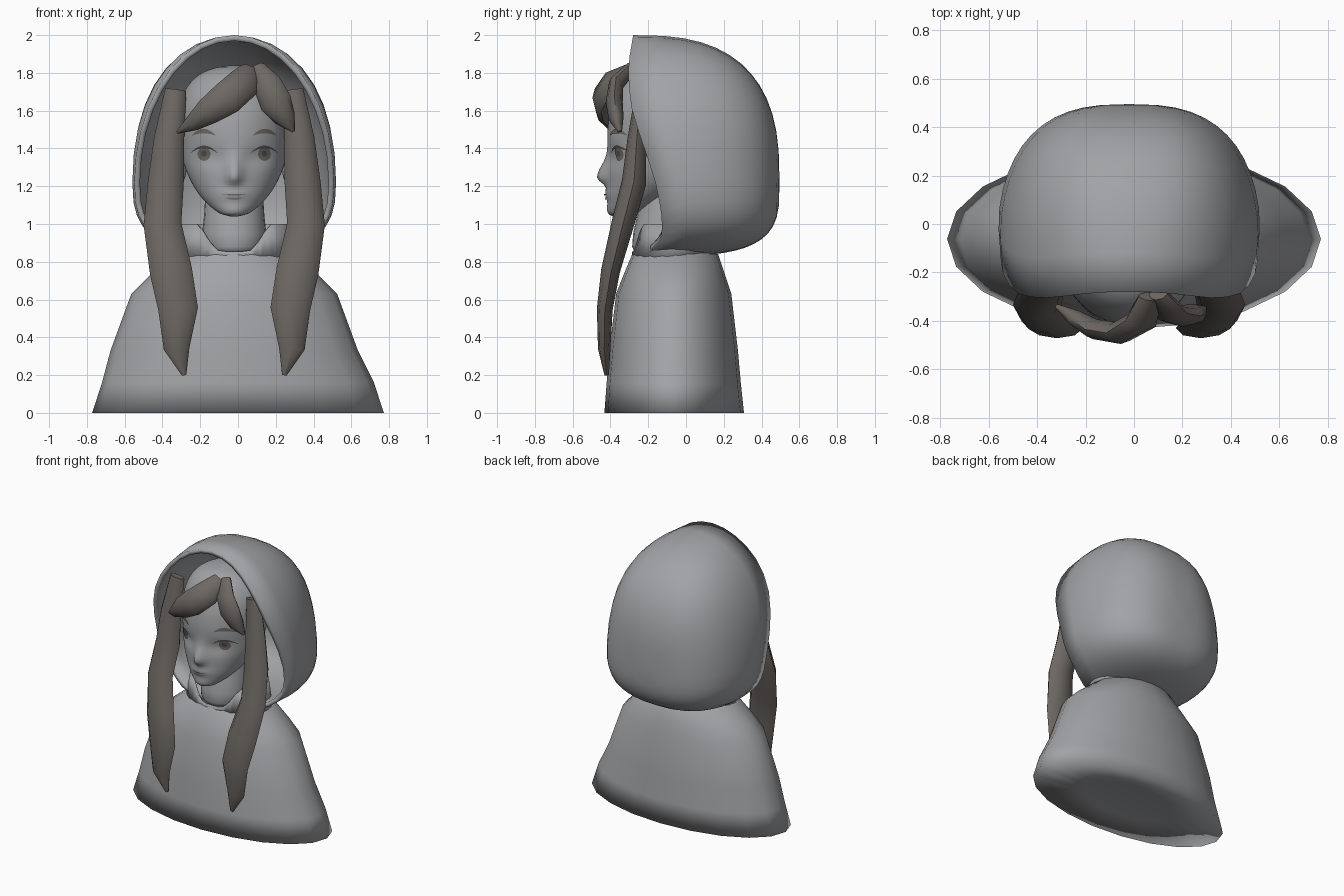
import bpy, bmesh, math
from math import sin, cos, pi, exp
from mathutils import Vector

if "Cube" in bpy.data.objects:
    bpy.data.objects.remove(bpy.data.objects["Cube"])

CX = -0.02  # symmetry line of the figure


def material(name, rgb):
    m = bpy.data.materials.new(name)
    m.diffuse_color = (*rgb, 1)
    m.use_nodes = True
    m.node_tree.nodes["Principled BSDF"].inputs["Base Color"].default_value = m.diffuse_color
    return m


GREY = material("cloth and skin grey", (0.36, 0.365, 0.38))
HAIR = material("hair brown grey", (0.155, 0.138, 0.124))
IRIS = material("iris grey", (0.15, 0.135, 0.12))
DARK = material("dark line grey", (0.08, 0.075, 0.075))
LIP = material("lip grey", (0.25, 0.235, 0.24))


def loft(name, rings, mat, caps=(True, True), closed=True, sharp=None):
    """Skin a list of equal rings of points with quads."""
    bm = bmesh.new()
    rows = [[bm.verts.new(p) for p in r] for r in rings]
    n = len(rows[0])
    for a, b in zip(rows, rows[1:]):
        for i in range(n if closed else n - 1):
            j = (i + 1) % n
            bm.faces.new((a[i], a[j], b[j], b[i]))
    for use, row in zip(caps, (rows[0], rows[-1])):
        if use and closed:
            bm.faces.new(row)
    if closed:
        bmesh.ops.recalc_face_normals(bm, faces=bm.faces)
    me = bpy.data.meshes.new(name)
    bm.to_mesh(me)
    bm.free()
    me.materials.append(mat)
    me.polygons.foreach_set("use_smooth", [True] * len(me.polygons))
    if sharp:
        me.set_sharp_from_angle(angle=math.radians(sharp))
    ob = bpy.data.objects.new(name, me)
    bpy.context.collection.objects.link(ob)
    return ob


def curve(rows, v):
    """Smooth interpolation of a table whose first column is the key."""
    v = min(max(v, rows[0][0]), rows[-1][0])
    k = max(i for i in range(len(rows) - 1) if rows[i][0] <= v)
    h = rows[k + 1][0] - rows[k][0]
    t = (v - rows[k][0]) / h

    def slope(i, c):
        a, b = rows[max(i - 1, 0)], rows[min(i + 1, len(rows) - 1)]
        return (b[c] - a[c]) / (b[0] - a[0])
    return [(2*t**3 - 3*t*t + 1) * rows[k][c] + (3*t*t - 2*t**3) * rows[k + 1][c]
            + h * ((t**3 - 2*t*t + t) * slope(k, c) + (t**3 - t*t) * slope(k + 1, c))
            for c in range(1, len(rows[0]))]


def oval(cx, z, w, y0, y1, n):
    return [(cx + w * cos(2*pi*i/n), (y0 + y1)/2 + (y1 - y0)/2 * sin(2*pi*i/n), z) for i in range(n)]


# cloak: z, half width, front y, back y
cloak = [(0.03, 0.35, -0.25, 0.13), (0, 0.772, -0.432, 0.307), (0.16, 0.72, -0.42, 0.29),
         (0.33, 0.655, -0.405, 0.275), (0.63, 0.545, -0.37, 0.24), (0.72, 0.455, -0.335, 0.21),
         (0.84, 0.31, -0.285, 0.17), (0.86, 0.25, -0.265, 0.14), (0.82, 0.15, -0.22, 0.05)]
loft("cloak", [oval(0 if z < 0.3 else CX, z, w, a, b, 20) for z, w, a, b in cloak], GREY)


# standing collar, dipping at the front
def collar_ring(w, d, z, lift):
    out = []
    for i in range(40):
        a = 2*pi*i/40
        rise = min(1.0, max(0.0, (sin(a) + 0.96) / 0.2))
        out.append((CX + w*cos(a), -0.07 + d*sin(a), z + lift*rise))
    return out


collar = loft("collar", [collar_ring(0.32, 0.215, 0.82, 0.0), collar_ring(0.285, 0.215, 0.855, 0.145)],
              GREY, (False, False), sharp=60)
mod = collar.modifiers.new("thickness", 'SOLIDIFY')
mod.thickness = 0.012

# neck
loft("neck", [oval(CX, z, w, a, b, 24) for z, w, a, b in
              [(0.84, 0.10, -0.24, -0.01), (0.85, 0.135, -0.272, 0.03), (0.88, 0.16, -0.285, 0.04),
               (0.95, 0.17, -0.28, 0.05), (1.04, 0.16, -0.26, 0.05), (1.2, 0.15, -0.23, 0.06)]],
     GREY, sharp=60)

# hood: shell swept back from the face opening, growing squarer to the back
RIM = [(0.84, -0.20), (0.94, -0.13), (1.19, -0.155), (1.4, -0.22), (1.6, -0.285), (1.82, -0.305), (2.0, -0.28)]


def spow(v, p):
    return math.copysign(abs(v) ** p, v)


rings = []
for k in range(14):
    a = k / 13 * (pi/2 - 0.004)
    t = sin(a) ** (2/2.7)
    ring = []
    for i in range(36):
        b = 2*pi*i/36
        up = sin(b) > 0
        p, h = (2/(2 + 0.75*t), 0.78) if up else (2/2.7, 0.39)
        sx = (1 - t**2.7) ** (1/2.7)
        sz = sx if up else (1 - t**3.5) ** (1/3.5)
        x, z = 0.548 * spow(cos(b), p), h * spow(sin(b), p)
        y = curve(RIM, 1.22 + z)[0]
        ring.append((CX + x * sx * (0.965 + 0.035*min(1, t/0.3)), y + (0.495 - y)*t, 1.22 + z*sz))
    rings.append(ring)
hood = loft("hood", rings, GREY, (False, True), sharp=60)
mod = hood.modifiers.new("thickness", 'SOLIDIFY')
mod.thickness = 0.03
mod.offset = -1

# head: z, half width, front y, back y
HEAD = [(1.04, 0.02, -0.385, -0.33), (1.055, 0.075, -0.405, -0.27), (1.12, 0.155, -0.415, -0.12),
        (1.2, 0.215, -0.415, 0.0), (1.3, 0.26, -0.415, 0.1), (1.4, 0.28, -0.415, 0.17),
        (1.5, 0.29, -0.415, 0.2), (1.6, 0.29, -0.40, 0.2), (1.7, 0.265, -0.365, 0.17),
        (1.78, 0.2, -0.31, 0.1), (1.825, 0.11, -0.23, 0.02), (1.84, 0.02, -0.13, -0.08)]


def bump(x, z, x0, z0, sx, sz):
    return exp(-((x - x0)/sx)**2 - ((z - z0)/sz)**2)


def relief(x, z):
    """Nose, eye sockets and lips on the front of the face."""
    y = -0.056 * bump(x, z, 0, 1.245, 0.038, 0.09 if z > 1.245 else 0.035)
    y -= 0.012 * bump(x, z, 0, 1.16, 0.07, 0.03) + 0.008 * bump(x, z, 0, 1.07, 0.06, 0.03)
    return y + 0.018 * bump(abs(x), z, 0.12, 1.35, 0.08, 0.05)


def face_point(x, z, off=0.0):
    w, a, b = curve(HEAD, z)
    c = math.sqrt(max(0, 1 - (x/w)**2))
    return (CX + x, (a + b)/2 - (b - a)/2*c + relief(x, z) - off, z)


rings = []
for k in range(57):
    z = 1.44 - 0.40*cos(pi*k/56)
    w, a, b = curve(HEAD, z)
    ring = []
    for i in range(64):
        u = 2*pi*i/64
        x = w*cos(u)
        ring.append(face_point(x, z) if sin(u) < -1e-6 else
                    (CX + x, (a + b)/2 + (b - a)/2*sin(u), z))
    rings.append(ring)
loft("head", rings, GREY)


# painted face details as thin plates following the face
def plate(name, low, high, mat, off=0.006):
    rows = []
    for f in (0, 0.25, 0.5, 0.75, 1):
        rows.append([face_point(p[0]*(1-f) + q[0]*f, p[1]*(1-f) + q[1]*f, off)
                     for p, q in zip(low, high)])
    loft(name, rows, mat, closed=False)


def disc(name, x0, z0, rx, rz, mat, off):
    us = [pi*i/12 for i in range(13)]
    plate(name, [(x0 - rx*cos(u), z0 - rz*sin(u)) for u in us],
          [(x0 - rx*cos(u), z0 + rz*sin(u)) for u in us], mat, off)


def arc(name, x0, z0, half, rise, thick, mat):
    vs = [-1 + i/6 for i in range(13)]
    low = [(x0 + half*v, z0 + rise*(1 - v*v)) for v in vs]
    plate(name, low, [(x, z + thick*(1.1 - v*v)) for (x, z), v in zip(low, vs)], mat)


for side, s in (("left", -1), ("right", 1)):
    disc(side + "_iris", s*0.16, 1.37, 0.034, 0.036, IRIS, 0.005)
    disc(side + "_pupil", s*0.16, 1.372, 0.014, 0.016, DARK, 0.008)
    arc(side + "_eyelid", s*0.16, 1.375, 0.072, 0.026, 0.013, DARK)
    arc(side + "_eyebrow", s*0.162, 1.468, 0.062, 0.012, 0.022, HAIR)
arc("lower_lip", 0, 1.138, 0.045, -0.012, 0.014, LIP)
arc("mouth_line", 0, 1.155, 0.062, -0.004, 0.007, IRIS)

# ears
for side, s in (("left", -1), ("right", 1)):
    loft(side + "_ear", [oval(CX + s*0.285, 1.31 - 0.09*cos(pi*k/8), 0.004 + 0.03*sin(pi*k/8),
                              -0.12 - 0.05*sin(pi*k/8), -0.11 + 0.04*sin(pi*k/8), 10)
                         for k in range(9)], GREY)


def lock(name, path, mirror=1):
    """Flattened tapering strand; path holds x, y, z, half width, half depth."""
    pts = [Vector((CX + mirror*p[0], p[1], p[2])) for p in path]
    rings = []
    for i, p in enumerate(pts):
        tan = (pts[min(i + 1, len(pts) - 1)] - pts[max(i - 1, 0)]).normalized()
        side = tan.cross(Vector((0, -1, 0))).normalized()
        nor = side.cross(tan)
        w, d = path[i][3:]
        rings.append([p + side*w*cos(pi*k/4) + nor*d*sin(pi*k/4) for k in range(8)])
    loft(name, rings, HAIR, sharp=55)


# long side locks
side_path = [(0.31, -0.235, 1.71, 0.056, 0.03), (0.345, -0.26, 1.45, 0.08, 0.05),
             (0.362, -0.275, 1.22, 0.095, 0.065), (0.38, -0.335, 1.0, 0.1, 0.06),
             (0.335, -0.4, 0.75, 0.112, 0.05), (0.297, -0.43, 0.55, 0.105, 0.042),
             (0.305, -0.433, 0.34, 0.068, 0.033), (0.265, -0.42, 0.2, 0.012, 0.012)]
lock("right_side_lock", side_path)
lock("left_side_lock", side_path, -1)

# fringe
lock("left_fringe", [(0.09, -0.30, 1.81, 0.06, 0.03), (0.05, -0.40, 1.745, 0.088, 0.045),
                     (-0.04, -0.45, 1.665, 0.09, 0.046), (-0.14, -0.435, 1.595, 0.072, 0.042),
                     (-0.22, -0.39, 1.535, 0.045, 0.035), (-0.30, -0.34, 1.485, 0.008, 0.01)])
lock("right_fringe", [(0.12, -0.29, 1.825, 0.045, 0.03), (0.175, -0.37, 1.74, 0.075, 0.04),
                      (0.22, -0.38, 1.645, 0.085, 0.045), (0.27, -0.37, 1.56, 0.058, 0.04),
                      (0.315, -0.35, 1.49, 0.008, 0.012)])
